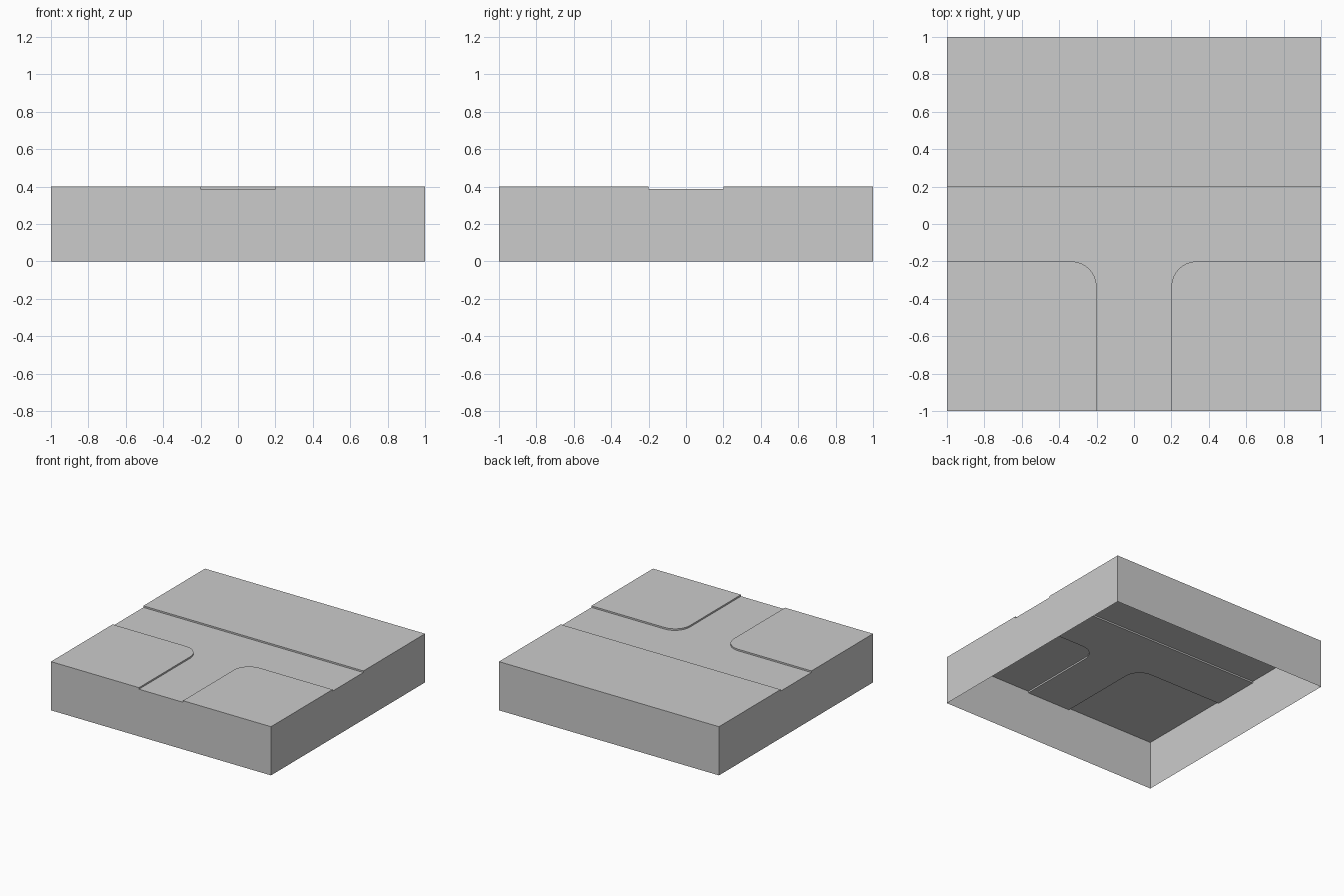
import bpy, bmesh
from math import cos, sin, pi

if "Cube" in bpy.data.objects:
    bpy.data.objects.remove(bpy.data.objects["Cube"])

TOP, ROAD = 0.40, 0.387      # pavement and road heights
H, R, SEG = 0.2, 0.135, 8    # half road width, corner radius, corner segments


def on_border(a, b):
    return any(abs(a[i]) == 1 and a[i] == b[i] for i in (0, 1))


def plate(name, outline, z, inner_drop=None):
    """Flat plate from a counter-clockwise outline: open-bottomed tile walls
    along the border, and a short kerb along the inner edges."""
    bm = bmesh.new()
    top = [bm.verts.new((x, y, z)) for x, y in outline]
    bm.faces.new(top)
    n = len(outline)
    for i in range(n):
        j = (i + 1) % n
        a, b = outline[i], outline[j]
        low = 0 if on_border(a, b) else inner_drop
        if low is None:
            continue
        bm.faces.new((bm.verts.new((*a, low)), bm.verts.new((*b, low)), top[j], top[i]))
    bmesh.ops.remove_doubles(bm, verts=bm.verts, dist=1e-5)
    mesh = bpy.data.meshes.new(name)
    bm.to_mesh(mesh)
    bm.free()
    obj = bpy.data.objects.new(name, mesh)
    bpy.context.collection.objects.link(obj)
    bpy.ops.object.select_all(action='DESELECT')
    obj.select_set(True)
    bpy.context.view_layer.objects.active = obj
    bpy.ops.object.shade_smooth_by_angle()


def mirror(points):
    return [(-x, y) for x, y in points]


# Rounded junction corner, from the cross road round to the side road
c = H + R
corner = [(c + R * cos(t), -c + R * sin(t))
          for t in (pi / 2 + pi / 2 * i / SEG for i in range(SEG + 1))]

# Raised pavements
pad = [(H, -1), (1, -1), (1, -H)] + corner
plate("pavement_right", pad, TOP, ROAD)
plate("pavement_left", mirror(pad)[::-1], TOP, ROAD)
plate("pavement_back", [(-1, H), (1, H), (1, 1), (-1, 1)], TOP, ROAD)

# Recessed T-shaped road
road = ([(-H, -1), (H, -1)] + corner[::-1]
        + [(1, -H), (1, H), (-1, H), (-1, -H)] + mirror(corner))
plate("road", road, ROAD)
